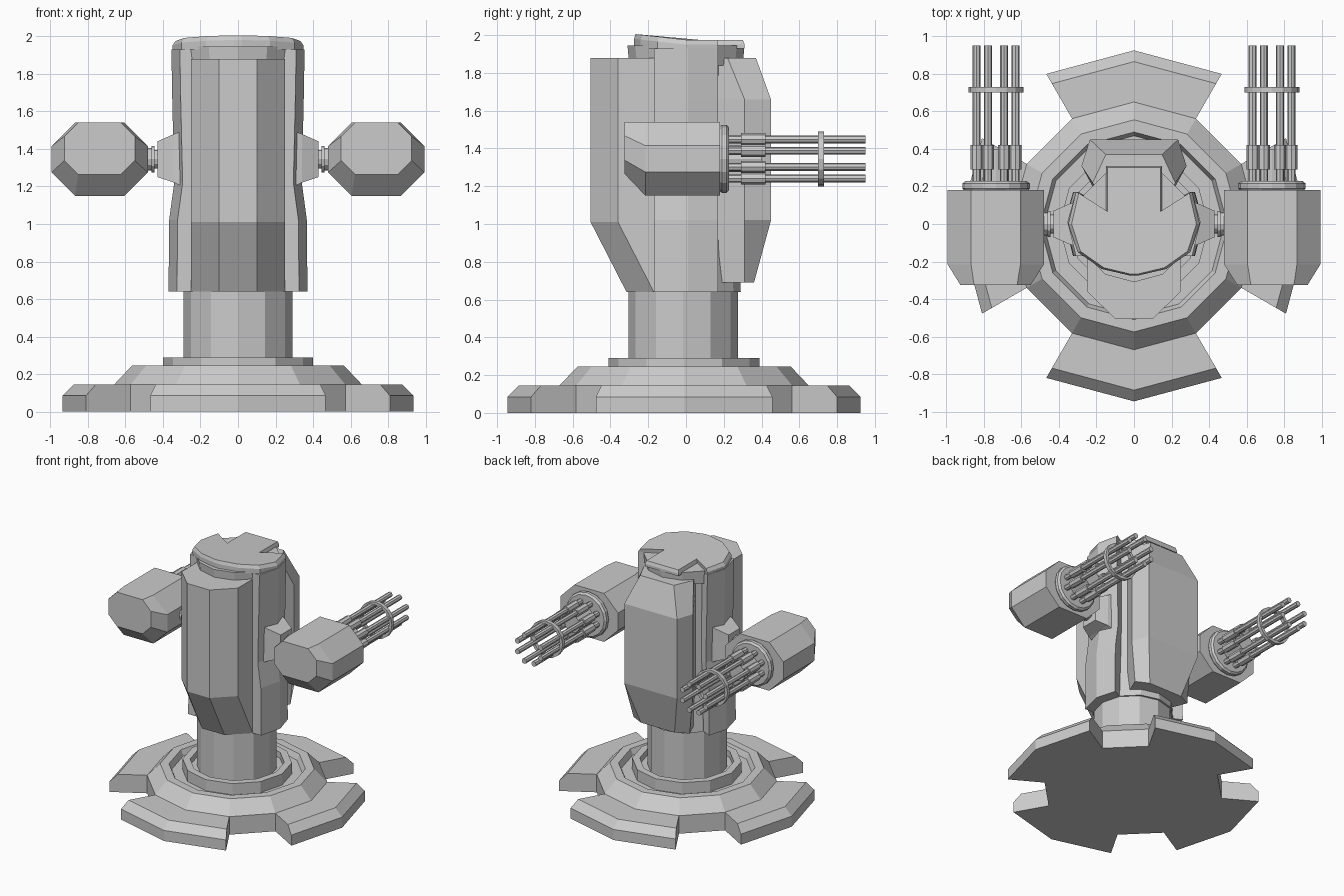
import bpy, bmesh
from math import sin, cos, pi, radians
from mathutils import Vector

if "Cube" in bpy.data.objects:
    bpy.data.objects.remove(bpy.data.objects["Cube"])


def loft(name, rings):
    """Skin a list of equally long 3D rings and cap both ends."""
    bm = bmesh.new()
    vs = [[bm.verts.new(p) for p in r] for r in rings]
    n = len(rings[0])
    for a, b in zip(vs, vs[1:]):
        for i in range(n):
            j = (i + 1) % n
            bm.faces.new((a[i], a[j], b[j], b[i]))
    bm.faces.new(vs[0][::-1])
    bm.faces.new(vs[-1])
    bmesh.ops.recalc_face_normals(bm, faces=bm.faces)
    me = bpy.data.meshes.new(name)
    bm.to_mesh(me)
    bm.free()
    ob = bpy.data.objects.new(name, me)
    bpy.context.collection.objects.link(ob)
    return ob


def lathe(name, profile, n=12, center=(0, 0, 0), axis='Z'):
    """Stack n-sided rings of (radius, height) along an axis."""
    c = Vector(center)
    rings = []
    for r, h in profile:
        ring = []
        for i in range(n):
            u, v = r * cos(2 * pi * i / n), r * sin(2 * pi * i / n)
            p = {'Z': (u, v, h), 'Y': (u, h, v), 'X': (h, u, v)}[axis]
            ring.append(c + Vector(p))
        rings.append(ring)
    return loft(name, rings)


def tube(name, ro, ri, y0, y1, center, n=16):
    """Open ring around the y axis."""
    ob = lathe(name, [(ri, y0), (ro, y0), (ro, y1), (ri, y1), (ri, y0)], n, center, 'Y')
    bm = bmesh.new()
    bm.from_mesh(ob.data)
    bmesh.ops.delete(bm, geom=[f for f in bm.faces if len(f.verts) > 4], context='FACES')
    bmesh.ops.remove_doubles(bm, verts=bm.verts, dist=1e-5)
    bmesh.ops.recalc_face_normals(bm, faces=bm.faces)
    bm.to_mesh(ob.data)
    bm.free()


def sym(half):
    """Close a half outline (x > 0) by mirroring it in x."""
    return half + [(-x, y) for x, y in reversed(half)]


# base: four feet with notches between them
def feet_ring(r, rin, z):
    pts = []
    for k in range(4):
        for rad, a in ((rin, -30), (r, -30), (r, 0), (r, 30), (rin, 30)):
            t = radians(a + 90 * k)
            pts.append((rad * cos(t), rad * sin(t) - 0.01, z))
    return pts


loft("base_feet", [feet_ring(0.935, 0.65, 0), feet_ring(0.935, 0.65, 0.085),
                   feet_ring(0.875, 0.65, 0.145)])
lathe("base_ring", [(0.66, 0), (0.66, 0.145), (0.565, 0.245), (0.5, 0.245), (0.48, 0.2),
                    (0.4, 0.2), (0.4, 0.29), (0.345, 0.29), (0.345, 0.24)], center=(0, -0.01, 0))
lathe("column", [(0.29, 0.22), (0.29, 0.66)], center=(0, -0.015, 0))

# body core and neck
lathe("body_core", [(0.29, 0.64), (0.27, 1.0), (0.27, 1.9)])
lathe("neck", [(0.3, 1.84), (0.31, 1.945)], center=(0, 0.0, 0))

# front armour plate, tapering back at the bottom
half = [(0.25, -0.1), (0.25, -0.36), (0.1, -0.505)]
loft("front_plate", [[(x, y + s, z) for x, y in sym(half)]
                     for z, s in ((0.64, 0.19), (1.01, 0), (1.88, 0))])

# back armour plate, narrowed at both ends
back = [(0.69, [(0.15, 0.07), (0.25, 0.31), (0.15, 0.36)]),
        (1.02, [(0.15, 0.07), (0.28, 0.31), (0.235, 0.45)]),
        (1.66, [(0.15, 0.07), (0.28, 0.31), (0.235, 0.45)]),
        (1.88, [(0.15, 0.07), (0.22, 0.22), (0.15, 0.37)])]
loft("back_plate", [[(x, y, z) for x, y in sym(h)] for z, h in back])

# top cap with rear tongue, front edge slightly raised
cap = sym([(0.15, 0.31), (0.15, 0.07), (0.31, 0.17), (0.35, 0.0), (0.3, -0.15), (0.17, -0.24), (0.02, -0.275)])
top_z = lambda y: 1.975 + max(0, -y) * 0.11
loft("top_cap", [[(x, y, 1.93) for x, y in cap], [(x, y, top_z(y) - 0.025) for x, y in cap],
                 [(x * 0.95, y * 0.97, top_z(y)) for x, y in cap]])

for s, side in ((1, "right"), (-1, "left")):
    # bowed side armour
    prof = [(0.15, -0.17), (0.31, -0.17), (0.355, 0.01), (0.31, 0.17), (0.15, 0.09)]
    loft(side + "_side_panel", [[(s * (x + d if x > 0.2 else x), y, z) for x, y in prof] for z, d in
         ((0.64, 0.015), (1.02, 0.012), (1.22, -0.015), (1.65, -0.005), (1.93, 0))])

    # shoulder bracket and pivot
    def rect(x, y, z0, z1):
        return [(s * x, -y, z0), (s * x, y, z0), (s * x, y, z1), (s * x, -y, z1)]
    loft(side + "_bracket", [rect(0.28, 0.12, 1.19, 1.5), rect(0.34, 0.11, 1.22, 1.48),
                             rect(0.43, 0.07, 1.25, 1.44)])
    lathe(side + "_pivot", [(0.05, s * 0.42), (0.05, s * 0.445), (0.07, s * 0.445), (0.07, s * 0.46),
                            (0.06, s * 0.46), (0.06, s * 0.5)], 12, (0, 0, 1.345), 'X')

    # gun pod: eight-sided, chamfered toward the front
    def octo(y, x0, x1, z0, z1, c):
        p = [(x0 + c, z0), (x1 - c, z0), (x1, z0 + c), (x1, z1 - c),
             (x1 - c, z1), (x0 + c, z1), (x0, z1 - c), (x0, z0 + c)]
        return [(s * x, y, z) for x, z in p]
    loft(side + "_gun_pod", [octo(-0.325, 0.565, 0.91, 1.278, 1.522, 0.068),
                             octo(-0.325, 0.55, 0.925, 1.265, 1.54, 0.073),
                             octo(-0.215, 0.48, 0.993, 1.15, 1.54, 0.125),
                             octo(0.18, 0.48, 0.993, 1.15, 1.54, 0.125)])

    # barrel cluster with mounting disc and clamp ring
    gx, gz = s * 0.735, 1.345
    lathe(side + "_mount_disc", [(0.165, 0.17), (0.18, 0.19), (0.18, 0.215), (0.165, 0.228)],
          16, (gx, 0, gz), 'Y')
    lathe(side + "_barrel_core", [(0.07, 0.2), (0.07, 0.4)], 12, (gx, 0, gz), 'Y')
    for i in range(8):
        a = 2 * pi * (i + 0.5) / 8
        c = (gx + 0.112 * cos(a), 0, gz + 0.112 * sin(a))
        lathe(f"{side}_barrel_{i + 1}", [(0.022, 0.2), (0.022, 0.29), (0.032, 0.29), (0.032, 0.42),
                                         (0.021, 0.42), (0.021, 0.95)], 8, c, 'Y')
    tube(side + "_clamp_ring", 0.146, 0.122, 0.7, 0.73, (gx, 0, gz))
